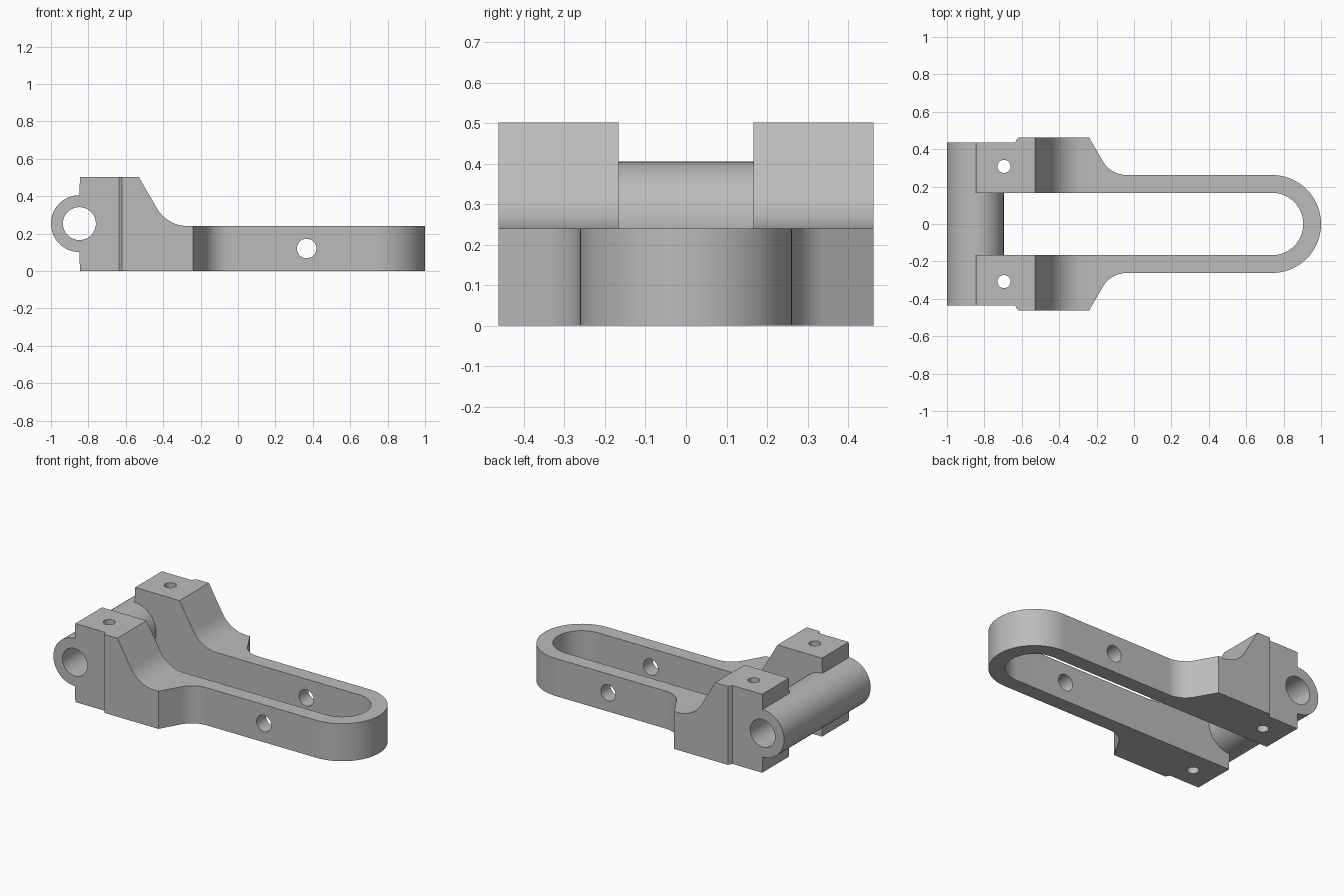
import bpy, bmesh
from math import radians, pi, tan
from mathutils import Vector, Matrix

cube = bpy.data.objects.get("Cube")
if cube:
    bpy.data.objects.remove(cube, do_unlink=True)

grey = bpy.data.materials.new("plain grey")
grey.use_nodes = True
colour = (0.5, 0.5, 0.5, 1)
grey.diffuse_color = colour
grey.node_tree.nodes["Principled BSDF"].inputs["Base Color"].default_value = colour

HALF, WAIST, SLOT = 0.4625, 0.262, 0.167   # half widths: shoulder, arm, slot
TIP_X = 0.738                              # centre of the rounded end
BAR_X, BAR_Z, BAR_R, BORE_R = -0.848, 0.253, 0.152, 0.088
TOP, ARM_TOP = 0.502, 0.24


def arc(cx, cy, r, a0, a1, n=24):
    """Points on a circle from a0 to a1 degrees."""
    out = []
    for i in range(n + 1):
        a = radians(a0 + (a1 - a0) * i / n)
        v = Matrix.Rotation(a, 2) @ Vector((r, 0))
        out.append((cx + v.x, cy + v.y))
    return out


def sloped_fillet(x, high, low, r):
    """60 degree slope from (x, high) blending into the level line y = low."""
    corner = x + (high - low) / tan(pi / 3)
    return [(x, high)] + arc(corner + r * tan(pi / 6), low + r, r, 210, 270, 12)


def prism(name, points, lo, hi, axis="Z"):
    """Extrude an outline along z, or an (x, z) outline along y."""
    def place(p, h):
        return (p[0], p[1], h) if axis == "Z" else (p[0], h, p[1])
    bm = bmesh.new()
    face = bm.faces.new([bm.verts.new(place(p, lo)) for p in points])
    ext = bmesh.ops.extrude_face_region(bm, geom=[face])
    moved = [v for v in ext["geom"] if isinstance(v, bmesh.types.BMVert)]
    shift = Vector(place((0, 0), hi - lo))
    bmesh.ops.translate(bm, verts=moved, vec=shift)
    bmesh.ops.recalc_face_normals(bm, faces=bm.faces)
    mesh = bpy.data.meshes.new(name)
    bm.to_mesh(mesh)
    bm.free()
    mesh.materials.append(grey)
    obj = bpy.data.objects.new(name, mesh)
    bpy.context.collection.objects.link(obj)
    return obj


def rod(name, x, y, r, lo, hi, axis="Z", n=64):
    return prism(name, arc(x, y, r, 0, 360, n)[:-1], lo, hi, axis)


def activate(obj):
    bpy.ops.object.select_all(action="DESELECT")
    obj.select_set(True)
    bpy.context.view_layer.objects.active = obj


def combine(obj, tool, operation):
    """Apply a boolean and remove the tool."""
    activate(obj)
    mod = obj.modifiers.new(operation, "BOOLEAN")
    mod.operation, mod.solver, mod.object = operation, "EXACT", tool
    bpy.ops.object.modifier_apply(modifier=mod.name)
    bpy.data.objects.remove(tool, do_unlink=True)


def finish(obj):
    activate(obj)
    bpy.ops.object.shade_smooth_by_angle(angle=radians(25))
    mod = obj.modifiers.new("even shading", "WEIGHTED_NORMAL")
    mod.keep_sharp = True


# Plan outline: stepped shoulder, flare, arm and rounded end, mirrored in y
side = [(-1.1, 0.437), (-0.635, 0.437), (-0.62, HALF)]
side += sloped_fillet(-0.24, HALF, WAIST, 0.147)
side += arc(TIP_X, 0, WAIST, 90, 0, 24)
plan = side + [(x, -y) for x, y in reversed(side[:-1])]
body = prism("forked_arm_body", plan, -0.1, 0.7)

# Side outline: block, sloped shoulder, low arm and half-round hinge end
profile = [(-0.845, TOP)] + sloped_fillet(-0.53, TOP, ARM_TOP, 0.19)
profile += [(1.1, ARM_TOP), (1.1, 0), (-0.845, 0)]
profile += arc(BAR_X, BAR_Z, BAR_R, 270, 90, 32)
combine(body, prism("side_shape", profile, -0.6, 0.6, "Y"), "INTERSECT")

# Central slot, open at the hinge end
slot = [(-1.2, -SLOT)] + arc(TIP_X, 0, SLOT, -90, 90, 48) + [(-1.2, SLOT)]
combine(body, prism("slot_cutter", slot, -0.2, 0.8), "DIFFERENCE")

# Hinge bore, cross hole through the arms, and two upright bolt holes
combine(body, rod("bore_cutter", BAR_X, BAR_Z, BORE_R, -0.6, 0.6, "Y"), "DIFFERENCE")
combine(body, rod("cross_cutter", 0.367, 0.12, 0.052, -0.6, 0.6, "Y", 48), "DIFFERENCE")
for s in (-1, 1):
    combine(body, rod("bolt_cutter", -0.695, s * 0.308, 0.035, -0.2, 0.8, "Z", 32), "DIFFERENCE")
finish(body)

# Hinge barrel bridging the two blocks
barrel = rod("hinge_barrel", BAR_X, BAR_Z, BAR_R, -SLOT, SLOT, "Y")
combine(barrel, rod("barrel_cutter", BAR_X, BAR_Z, BORE_R, -0.6, 0.6, "Y"), "DIFFERENCE")
finish(barrel)
